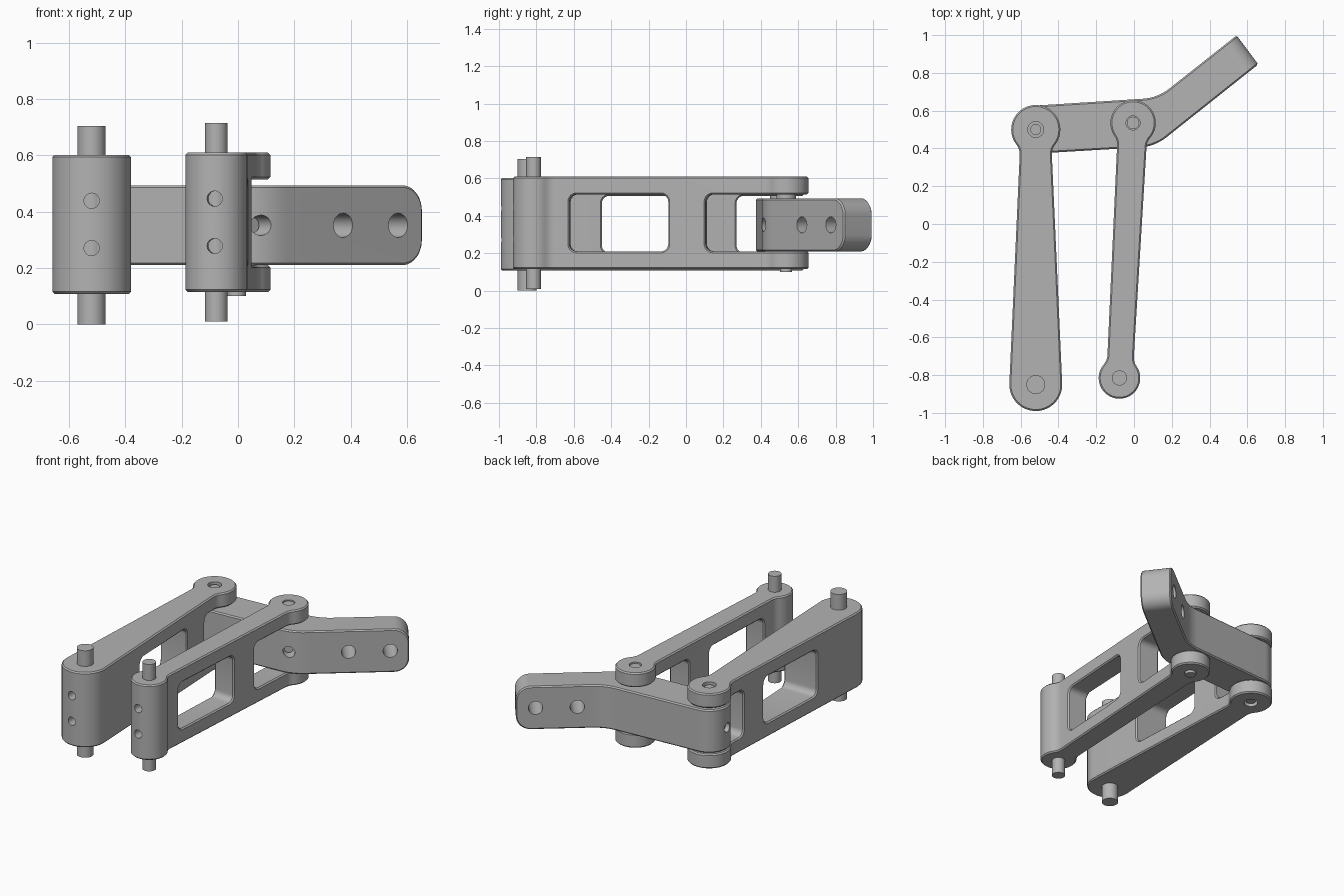
import bpy, bmesh, math
from mathutils import Matrix, Vector

if "Cube" in bpy.data.objects:
    bpy.data.objects.remove(bpy.data.objects["Cube"], do_unlink=True)

metal = bpy.data.materials.new("grey_metal")
GREY = (0.45, 0.45, 0.45, 1)
metal.diffuse_color = GREY
metal.use_nodes = True
metal.node_tree.nodes["Principled BSDF"].inputs["Base Color"].default_value = GREY

SIDEWAYS = Matrix(((0, 0, 1, 0), (1, 0, 0, 0), (0, 1, 0, 0), (0, 0, 0, 1)))
PIVOT_A, PIVOT_B = Vector((-0.52, 0.50, 0)), Vector((-0.005, 0.535, 0))
MID = 0.352  # height of the link's centre line


def add_object(name, bm):
    bmesh.ops.recalc_face_normals(bm, faces=bm.faces)
    mesh = bpy.data.meshes.new(name)
    bm.to_mesh(mesh)
    bm.free()
    mesh.materials.append(metal)
    obj = bpy.data.objects.new(name, mesh)
    bpy.context.collection.objects.link(obj)
    smooth(obj)
    return obj


def smooth(obj):
    obj.data.shade_smooth()
    obj.data.set_sharp_from_angle(angle=math.radians(30))


def prism_mesh(points, low, high, matrix=Matrix()):
    bm = bmesh.new()
    face = bm.faces.new([bm.verts.new((u, v, low)) for u, v in points])
    top = bmesh.ops.extrude_face_region(bm, geom=[face])
    verts = [g for g in top["geom"] if isinstance(g, bmesh.types.BMVert)]
    bmesh.ops.translate(bm, verts=verts, vec=(0, 0, high - low))
    bm.transform(matrix)
    return bm


def rod(name, start, end, radius, sides=32):
    start, end = Vector(start), Vector(end)
    axis = end - start
    place = Matrix.Translation((start + end) / 2) @ axis.to_track_quat("Z", "Y").to_matrix().to_4x4()
    bm = bmesh.new()
    bmesh.ops.create_cone(bm, cap_ends=True, segments=sides, radius1=radius,
                          radius2=radius, depth=axis.length, matrix=place)
    return add_object(name, bm)


def upright(name, at, low, high, radius):
    return rod(name, (at.x, at.y, low), (at.x, at.y, high), radius)


def arc(cx, cy, r, start, end, steps):
    angles = [start + (end - start) * i / steps for i in range(steps + 1)]
    return [(cx + r * math.cos(a), cy + r * math.sin(a)) for a in angles]


def rounded_rect(u0, u1, v0, v1, r=0.04):
    q = math.pi / 2
    corners = [(u1 - r, v1 - r), (u0 + r, v1 - r), (u0 + r, v0 + r), (u1 - r, v0 + r)]
    return [p for i, (u, v) in enumerate(corners) for p in arc(u, v, r, i * q, i * q + q, 6)]


def finish(obj, cutters=(), bevel=0.0):
    """Cut the cutters out of the object, chamfer its edges, bake the result."""
    for cutter in cutters:
        cutter.hide_render = True
        mod = obj.modifiers.new("cut", "BOOLEAN")
        mod.operation, mod.solver, mod.object = "DIFFERENCE", "EXACT", cutter
    if bevel:
        mod = obj.modifiers.new("chamfer", "BEVEL")
        mod.width, mod.segments = bevel, 1
        mod.limit_method, mod.angle_limit = "ANGLE", math.radians(40)
        mod.use_clamp_overlap = False
    bpy.context.view_layer.update()
    baked = bpy.data.meshes.new_from_object(obj.evaluated_get(bpy.context.evaluated_depsgraph_get()))
    obj.modifiers.clear()
    obj.data = baked
    for cutter in cutters:
        bpy.data.objects.remove(cutter, do_unlink=True)
    smooth(obj)


def neck(centre_y, r, w, side, fillet=0.08):
    """Right-hand fillet between the bar and the round boss; side +1 is the tip."""
    fx = w + fillet
    drop = math.sqrt((r + fillet) ** 2 - fx ** 2)
    turn = math.atan2(drop, -fx)
    pts = arc(fx, centre_y - side * drop, fillet, math.pi, turn, 6)
    if side < 0:
        pts = [(x, 2 * (centre_y + drop) - y) for x, y in pts][::-1]
    return pts, math.atan2(drop, fx)


def arm(name, base, tip, r0, w0, w1, r1, low, high, window, slot, pin_r, pin, hole_r):
    length = (tip - base).length
    # Outline: round base, tapered bar, round boss at the tip
    half = []
    if w0 < r0:
        pts, angle = neck(0, r0, w0, -1)
        half += arc(0, 0, r0, -math.pi / 2, angle, 20)[:-1] + pts
    else:
        half += arc(0, 0, r0, -math.pi / 2, 0.04, 20)
    pts, angle = neck(length, r1, w1, 1)
    half += pts + arc(0, length, r1, -angle, math.pi / 2, 24)[1:]
    outline = half + [(-x, y) for x, y in half[-2:0:-1]]
    obj = add_object(name, prism_mesh(outline, low, high))
    # Window and fork slot through the sides
    inner = (low + 0.095, high - 0.095)
    cuts = [rounded_rect(*window, *inner), rounded_rect(slot, length + 0.4, *inner)]
    finish(obj, [add_object("cutter", prism_mesh(c, -0.4, 0.4, SIDEWAYS)) for c in cuts], 0.008)
    # Pivot bore and set screw holes
    centre = (low + high) / 2
    holes = [rod("cutter", (0, length, low - 0.1), (0, length, high + 0.1), hole_r)]
    holes += [rod("cutter", (0, -r0 - 0.1, centre + s), (0, -pin_r + 0.005, centre + s), 0.027)
              for s in (-0.084, 0.084)]
    finish(obj, holes)
    direction = tip - base
    obj.matrix_world = Matrix.Translation(base) @ Matrix.Rotation(
        math.atan2(-direction.x, direction.y), 4, "Z")
    upright(name + "_base_pin", base, *pin, pin_r)


arm("wide_arm", Vector((-0.52, -0.85, 0)), PIVOT_A, 0.14, 0.141, 0.085, 0.13,
    0.108, 0.602, (0.40, 0.92), 1.12, 0.05, (0, 0.705), 0.042)
arm("narrow_arm", Vector((-0.077, -0.815, 0)), PIVOT_B, 0.11, 0.07, 0.078, 0.12,
    0.115, 0.61, (0.195, 0.725), 0.925, 0.04, (0.01, 0.715), 0.037)


# Bent link joining the two arms
def bend(corner, before, after, reach=0.08, steps=8):
    c = Vector(corner)
    a = c + (Vector(before) - c).normalized() * reach
    b = c + (Vector(after) - c).normalized() * reach
    ts = [i / steps for i in range(steps + 1)]
    return [tuple(a * (1 - t) ** 2 + c * 2 * t * (1 - t) + b * t * t) for t in ts]


end_back, end_front = (0.543, 0.998), (0.658, 0.845)
round_end = arc(PIVOT_A.x, PIVOT_A.y, 0.127, math.radians(93.5), math.radians(273.5), 32)
outline = (round_end + bend((0.11, 0.41), round_end[-1], end_front)
           + [end_front, end_back] + bend((0.125, 0.668), end_back, round_end[0]))
bm = prism_mesh(outline, 0.21, 0.494)
tips = [e for e in bm.edges if abs(e.verts[0].co.z - e.verts[1].co.z) < 0.001
        and all(v.co.x > 0.5 for v in e.verts)]
bmesh.ops.bevel(bm, geom=tips, offset=0.09, segments=10, profile=0.5, affect="EDGES")
link = add_object("bent_link", bm)
finish(link, bevel=0.008)

# Mounting holes and set screws in the link
out = Vector((0.62, -0.785, 0))
cutters = []
for x, y in ((0.375, 0.617), (0.57, 0.773)):
    p = Vector((x, y, MID))
    cutters.append(rod("cutter", p + out * 0.1, p - out * 0.4, 0.043))
screws = (("narrow_arm_set_screw", PIVOT_B, Vector((0.58, -0.81, 0)), 0.036),
          ("wide_arm_set_screw", PIVOT_A, Vector((-1, -0.06, 0)), 0.03))
for name, pivot, way, r in screws:
    p = pivot + Vector((0, 0, MID))
    cutters.append(rod("cutter", p + way * 0.02, p + way * 0.25, r))
    rod(name, p, p + way * 0.1, r * 0.75)
finish(link, cutters)

# Pivot pins and washers
for name, pivot, r, low, high, fork in (
        ("wide_pivot", PIVOT_A, 0.029, 0.12, 0.59, (0.20, 0.51)),
        ("narrow_pivot", PIVOT_B, 0.033, 0.10, 0.603, (0.207, 0.518))):
    upright(name + "_pin", pivot, low, high, r)
    upright(name + "_lower_washer", pivot, fork[0], 0.212, 0.052)
    upright(name + "_upper_washer", pivot, 0.492, fork[1], 0.052)
